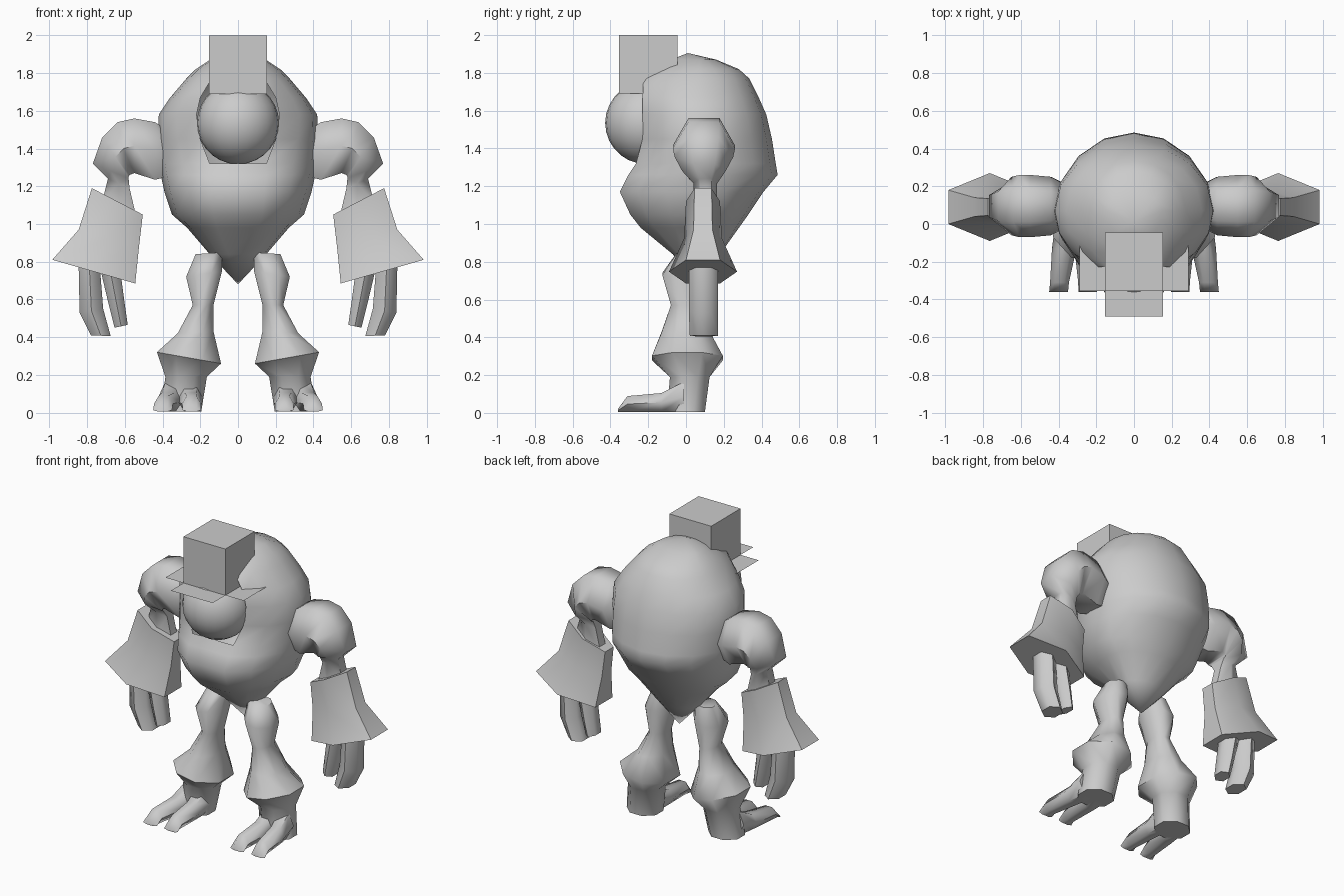
import bpy, bmesh, math
from mathutils import Vector

if "Cube" in bpy.data.objects:
    bpy.data.objects.remove(bpy.data.objects["Cube"])

grey = bpy.data.materials.new("stone_grey")
grey.diffuse_color = (0.6, 0.6, 0.6, 1)
grey.use_nodes = True
grey.node_tree.nodes["Principled BSDF"].inputs["Base Color"].default_value = grey.diffuse_color


def finish(name, bm, mirror=False, smooth=True):
    bmesh.ops.recalc_face_normals(bm, faces=bm.faces)
    me = bpy.data.meshes.new(name)
    bm.to_mesh(me)
    bm.free()
    me.materials.append(grey)
    ob = bpy.data.objects.new(name, me)
    bpy.context.collection.objects.link(ob)
    bpy.ops.object.select_all(action='DESELECT')
    ob.select_set(True)
    bpy.context.view_layer.objects.active = ob
    if smooth:
        bpy.ops.object.shade_smooth_by_angle(angle=math.radians(60))
    if mirror:
        ob.modifiers.new("mirror", 'MIRROR').use_mirror_merge = False
    return ob


def section(c, a, b, n):
    """Regular n-gon with flat sides facing +a and -a."""
    c, a, b = Vector(c), Vector(a) / math.cos(math.pi / n), Vector(b)
    ts = [math.pi / n + k * 2 * math.pi / n for k in range(n)]
    if n % 4 == 0:
        b = b / math.cos(math.pi / n)
    return [c + a * math.cos(t) + b * math.sin(t) for t in ts]


def loft(bm, rings):
    rows = [[bm.verts.new(p) for p in r] for r in rings]
    n = len(rows[0])
    for lo, hi in zip(rows, rows[1:]):
        for k in range(n):
            bm.faces.new((lo[k], lo[(k + 1) % n], hi[(k + 1) % n], hi[k]))
    bm.faces.new(rows[0])
    bm.faces.new(rows[-1])


def limb(name, rows, n):
    """Rows: outer x, z, inner x, z, front y, back y."""
    bm = bmesh.new()
    loft(bm, [section(((x1 + x2) / 2, (f + b) / 2, (z1 + z2) / 2),
                      ((x1 - x2) / 2, 0, (z1 - z2) / 2),
                      (0, (b - f) / 2, 0), n)
              for x1, z1, x2, z2, f, b in rows])
    return finish(name, bm, mirror=True)


# Egg-shaped body with a flat front strip, open where the head sits
# Rows: z, half width, front y, half width of front strip, back y
BODY = [(0.84, .15, -.07, .05, .18), (0.98, .27, -.24, .11, .28),
        (1.05, .35, -.295, .13, .33), (1.17, .39, -.35, .14, .41),
        (1.26, .41, -.305, .15, .485), (1.32, .42, -.265, .15, .475),
        (1.45, .425, -.23, .20, .455), (1.58, .42, -.23, .22, .425),
        (1.67, .36, -.23, .20, .385), (1.77, .275, -.225, .14, .335),
        (1.82, .225, -.15, .10, .28), (1.87, .15, -.08, .06, .16)]


def body_ring(z, w, f, e, b):
    ym = .07
    half = [(e, f)]
    t0 = math.asin(e / w)
    for k in (1, 2, 3):                       # front quarter
        t = t0 + (math.pi / 2 - t0) * k / 3
        half.append((w * math.sin(t), ym + (f - ym) * math.cos(t) / math.cos(t0)))
    for k in (1, 2, 3):                       # back quarter
        t = math.pi / 2 * k / 4
        half.append((w * math.cos(t), ym + (b - ym) * math.sin(t)))
    pts = half + [(0, b)] + [(-x, y) for x, y in reversed(half)]
    return [(x, y, z) for x, y in pts]


bm = bmesh.new()
rows = [[bm.verts.new(p) for p in body_ring(*r)] for r in BODY]
n = len(rows[0])
for i, (lo, hi) in enumerate(zip(rows, rows[1:])):
    for k in range(n):
        if k == n - 1 and 1.3 < BODY[i][0] < 1.7:
            continue
        bm.faces.new((lo[k], lo[(k + 1) % n], hi[(k + 1) % n], hi[k]))
for row, tip in ((rows[0], (0, .07, .68)), (rows[-1], (0, .01, 1.905))):
    v = bm.verts.new(tip)
    for k in range(n):
        bm.faces.new((row[k], row[(k + 1) % n], v))
finish("body", bm)

# Head
bm = bmesh.new()
bmesh.ops.create_uvsphere(bm, u_segments=24, v_segments=14, radius=.218)
bmesh.ops.translate(bm, verts=bm.verts, vec=(0, -.21, 1.535))
finish("head", bm)

# Hat: cube crown and cross-shaped sheet brim
H, CY = .155, -.2
bm = bmesh.new()
bmesh.ops.create_cube(bm, size=2 * H)
bmesh.ops.translate(bm, verts=bm.verts, vec=(0, CY, 2 - H))
finish("hat_crown", bm, smooth=False)
bm = bmesh.new()
for dx, dy in ((1, 0), (-1, 0), (0, 1), (0, -1)):
    pts = []
    for out, side in ((H, -H), (.29, -H), (.29, H), (H, H)):
        pts.append(bm.verts.new((dx * out - dy * side, CY + dy * out + dx * side, 1.69)))
    bm.faces.new(pts)
finish("hat_brim", bm, smooth=False)

# Arms
limb("upper_arm", [
    (.38, 1.50, .38, 1.25, -.03, .22), (.44, 1.54, .44, 1.235, -.06, .25),
    (.55, 1.56, .55, 1.27, -.07, .26), (.64, 1.54, .575, 1.26, -.07, .26),
    (.72, 1.46, .58, 1.25, -.06, .25), (.77, 1.32, .58, 1.24, -.02, .21),
    (.69, 1.24, .575, 1.19, .04, .165), (.72, 1.12, .54, 1.04, .04, .165)], 6)
limb("forearm", [
    (.775, 1.19, .505, 1.05, 0, .18), (.845, .97, .525, .88, -.01, .19),
    (.985, .81, .545, .685, -.09, .27)], 6)
limb("outer_finger", [
    (.845, .77, .73, .74, .015, .17), (.84, .53, .715, .55, .015, .17),
    (.78, .41, .675, .405, .02, .17)], 6)
limb("inner_finger", [
    (.73, .76, .62, .72, .025, .16), (.685, .57, .60, .57, .025, .16),
    (.655, .45, .585, .465, .03, .155)], 6)

# Legs
limb("leg", [
    (.225, .84, .085, .85, -.05, .08), (.275, .72, .085, .75, -.125, .11),
    (.24, .57, .13, .57, -.08, .09), (.32, .42, .13, .43, -.13, .13),
    (.43, .32, .09, .26, -.18, .195), (.385, .19, .165, .19, -.085, .125),
    (.41, .005, .195, .005, -.10, .10)], 8)

# Toes: two low wedges spreading forward from each ankle
bm = bmesh.new()
for x0, x1 in ((.255, .245), (.35, .40)):
    loft(bm, [section((x0 + (x1 - x0) * t, y, h + .005), (0, 0, h), (w, 0, 0), 6)
              for t, y, h, w in ((0, -.01, .08, .07), (.4, -.13, .05, .065),
                                 (.9, -.31, .042, .05), (1, -.36, .008, .05))])
finish("toes", bm, mirror=True)
